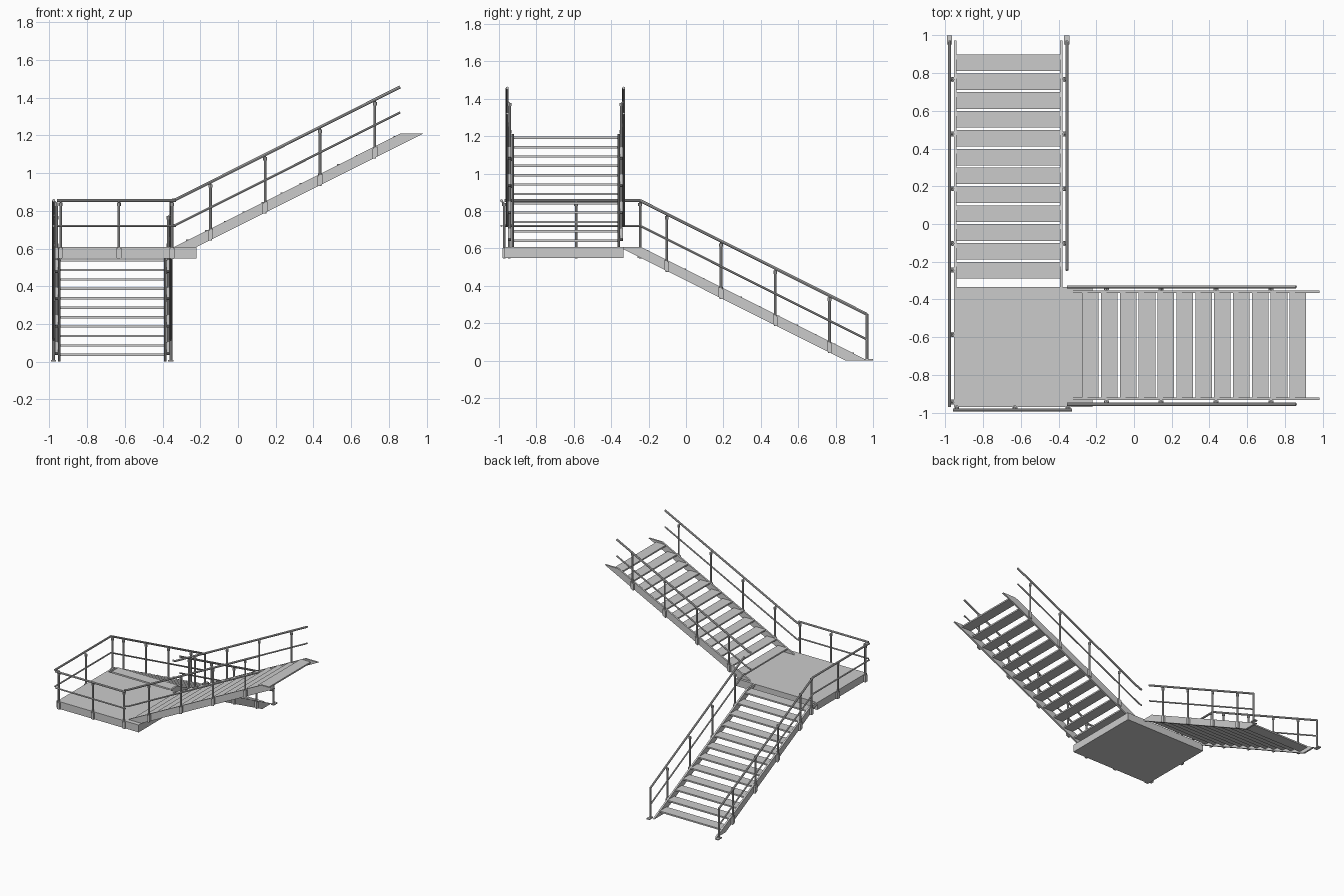
import bpy, bmesh
from mathutils import Vector

if "Cube" in bpy.data.objects:
    bpy.data.objects.remove(bpy.data.objects["Cube"])


def P(axis, s, o, z):
    """Map run position s and side offset o to world space."""
    return Vector((s, o, z)) if axis == 'X' else Vector((o, s, z))


def finish(name, bm):
    bmesh.ops.recalc_face_normals(bm, faces=bm.faces)
    me = bpy.data.meshes.new(name)
    bm.to_mesh(me)
    bm.free()
    ob = bpy.data.objects.new(name, me)
    bpy.context.collection.objects.link(ob)
    return ob


def prism(name, axis, pts, o0, o1):
    """Extrude a side profile (s, z) between two offsets."""
    bm = bmesh.new()
    a = [bm.verts.new(P(axis, s, o0, z)) for s, z in pts]
    b = [bm.verts.new(P(axis, s, o1, z)) for s, z in pts]
    bm.faces.new(a)
    bm.faces.new(b)
    for i in range(len(pts)):
        j = (i + 1) % len(pts)
        bm.faces.new((a[i], a[j], b[j], b[i]))
    return finish(name, bm)


def box(name, axis, s0, s1, o0, o1, z0, z1):
    return prism(name, axis, [(s0, z0), (s1, z0), (s1, z1), (s0, z1)], o0, o1)


def tube(name, pts, r):
    """Round bar swept along a poly path."""
    cu = bpy.data.curves.new(name, 'CURVE')
    cu.dimensions = '3D'
    cu.bevel_depth = r
    cu.bevel_resolution = 2
    cu.use_fill_caps = True
    sp = cu.splines.new('POLY')
    sp.points.add(len(pts) - 1)
    for q, p in zip(sp.points, pts):
        q.co = (*p, 1)
    tmp = bpy.data.objects.new(name, cu)
    bpy.context.collection.objects.link(tmp)
    bpy.context.view_layer.update()
    me = bpy.data.meshes.new_from_object(
        tmp.evaluated_get(bpy.context.evaluated_depsgraph_get()))
    bpy.data.objects.remove(tmp)
    ob = bpy.data.objects.new(name, me)
    bpy.context.collection.objects.link(ob)
    round_parts.append(ob)


round_parts = []


def rails(name, axis, path, o):
    """Hand rail and mid rail; path holds (s, z) of the hand rail."""
    tube(name + "_hand_rail", [P(axis, s, o, z) for s, z in path], 0.008)
    tube(name + "_mid_rail", [P(axis, s, o, z - 0.135) for s, z in path], 0.006)


def post(name, axis, s, o, rail_o, z0, rail_z, slope=0.0):
    """Upright with side bracket, cap and short arm to the hand rail."""
    tube(name, [P(axis, s, o, z0), P(axis, s, o, rail_z - 0.015)], 0.007)
    tube(name + "_cap", [P(axis, s, o, rail_z - 0.03), P(axis, s, o, rail_z - 0.012)], 0.0105)
    tube(name + "_arm", [P(axis, s, o, rail_z - 0.016), P(axis, s, rail_o, rail_z - 0.003)], 0.005)
    w, h = 0.013, 0.027
    zc = z0 + 0.03
    prism(name + "_bracket", axis,
          [(s - w, zc - h - w * slope), (s + w, zc - h + w * slope),
           (s + w, zc + h + w * slope), (s - w, zc + h - w * slope)],
          o - 0.008, o + 0.008)


# Landing
box("landing", 'X', -0.955, -0.22, -0.97, -0.333, 0.548, 0.608)

# Lower flight (runs along y, descending to the back)
for side, o0, o1 in (("left", -0.955, -0.941), ("right", -0.392, -0.378)):
    prism("lower_stringer_" + side, 'Y',
          [(-0.36, 0.608), (-0.242, 0.608), (0.972, 0), (0.852, 0)], o0, o1)
for k in range(12):
    y, z = 0.855 - 0.1 * k, 0.03 + 0.05 * k
    box(f"lower_tread_{k}", 'Y', y - 0.044, y + 0.044, -0.942, -0.391, z, z + 0.012)

# Upper flight (runs along x, rising to the right)
for side, o0, o1 in (("front", -0.934, -0.92), ("back", -0.367, -0.353)):
    prism("upper_stringer_" + side, 'X',
          [(-0.34, 0.608), (-0.22, 0.608), (0.983, 1.21), (0.863, 1.21)], o0, o1)
for k in range(12):
    x, z = -0.231 + 0.1 * k, 0.635 + 0.05 * k
    box(f"upper_tread_{k}", 'X', x - 0.044, x + 0.044, -0.921, -0.366, z, z + 0.012)

# Lower flight railings: the left one carries on along the landing
end = [(-0.245, 0.855), (0.968, 0.247)]
rails("lower_left", 'Y', [(-0.97, 0.855)] + end, -0.978)
rails("lower_right", 'Y', end, -0.356)
for side, o, ro in (("left", -0.963, -0.978), ("right", -0.37, -0.356)):
    for i, y in enumerate((-0.103, 0.187, 0.477, 0.767)):
        zc = 0.5 * (0.912 - y)
        post(f"lower_{side}_post_{i}", 'Y', y, o, ro, zc - 0.033,
             0.855 - 0.5 * (y + 0.245), -0.5)
    # End upright standing on a foot plate
    tube(f"lower_{side}_end_post", [P('Y', 0.968, ro, 0), P('Y', 0.968, ro, 0.25)], 0.008)
    box(f"lower_{side}_foot", 'Y', 0.952, 1.0, ro - 0.014, ro + 0.014, 0, 0.008)

# Landing railings
rails("landing_front", 'X', [(-0.96, 0.855), (-0.328, 0.855)], -0.986)
for i, x in enumerate((-0.94, -0.632, -0.35)):
    post(f"landing_front_post_{i}", 'X', x, -0.972, -0.986, 0.545, 0.855)
for i, y in enumerate((-0.945, -0.587, -0.245)):
    post(f"landing_left_post_{i}", 'Y', y, -0.963, -0.978, 0.545, 0.855)

# Upper flight railings
for side, o, ro in (("front", -0.943, -0.956), ("back", -0.346, -0.333)):
    rails("upper_" + side, 'X', [(-0.355, 0.855), (-0.33, 0.86), (0.86, 1.457)], ro)
    for i, x in enumerate((-0.146, 0.144, 0.435, 0.726)):
        zc = 0.608 + 0.5 * (x + 0.28)
        post(f"upper_{side}_post_{i}", 'X', x, o, ro, zc - 0.033,
             0.86 + 0.5017 * (x + 0.33), 0.5)

# Smooth shading on the round bars
bpy.ops.object.select_all(action='DESELECT')
for ob in round_parts:
    ob.select_set(True)
bpy.context.view_layer.objects.active = round_parts[0]
bpy.ops.object.shade_smooth_by_angle()
